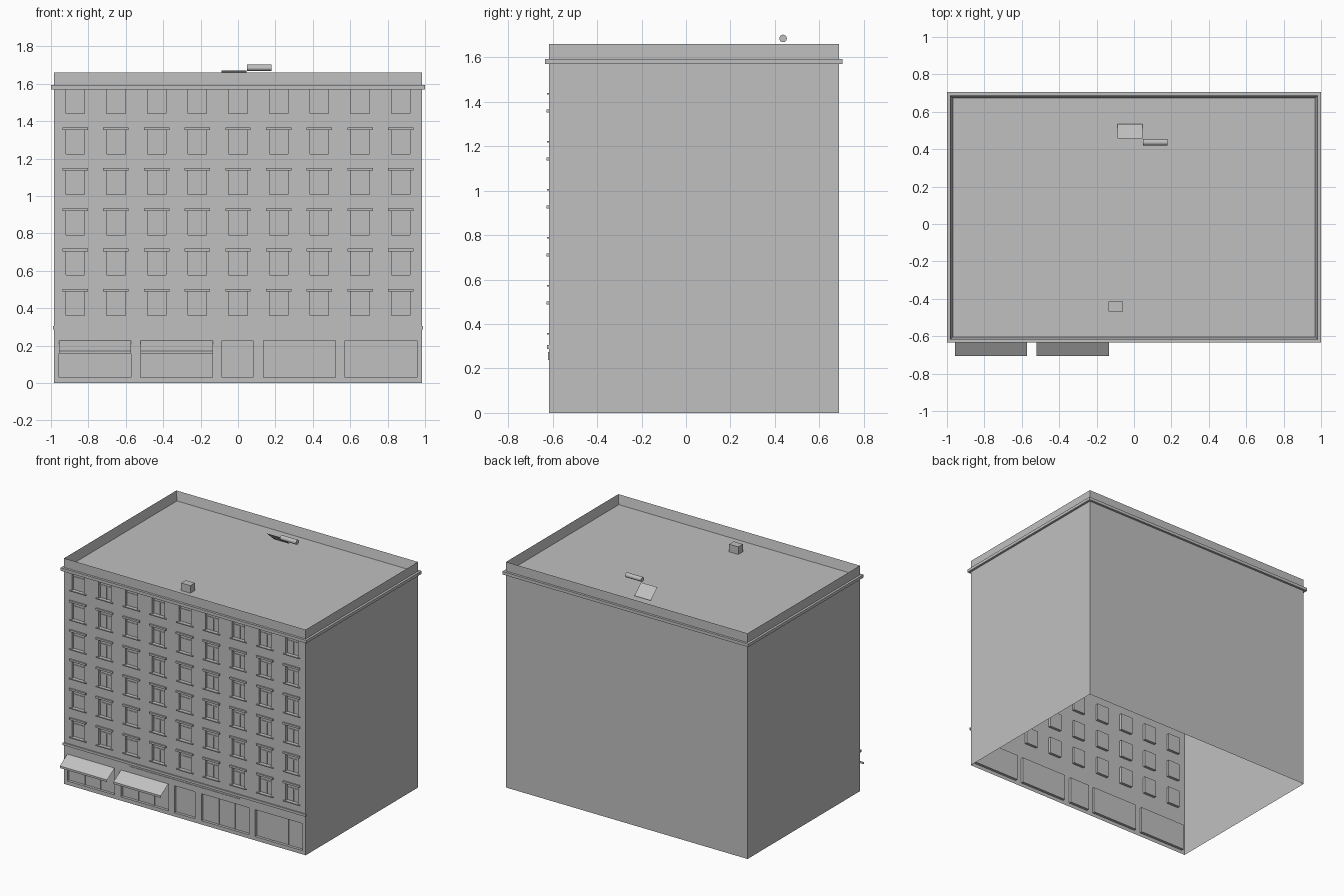
import bpy, bmesh, math
from mathutils import Vector, Matrix

cube = bpy.data.objects.get("Cube")
if cube:
    bpy.data.objects.remove(cube, do_unlink=True)

grey = bpy.data.materials.new("plain_grey")
grey.use_nodes = True
colour = (0.53, 0.53, 0.53, 1)
grey.diffuse_color = colour
grey.node_tree.nodes["Principled BSDF"].inputs["Base Color"].default_value = colour

HALF_X, FRONT, BACK = 0.983, -0.617, 0.688
TOP, ROOF = 1.66, 1.592
DEPTH = 0.02                      # window recess


def add_box(bm, x0, x1, y0, y1, z0, z1):
    size = Vector((x1 - x0, y1 - y0, z1 - z0))
    mid = Vector((x0 + x1, y0 + y1, z0 + z1)) / 2
    bmesh.ops.create_cube(bm, size=1, matrix=Matrix.Translation(mid) @ Matrix.Diagonal(size).to_4x4())


def finish(name, bm):
    mesh = bpy.data.meshes.new(name)
    bm.to_mesh(mesh)
    bm.free()
    mesh.materials.append(grey)
    obj = bpy.data.objects.new(name, mesh)
    bpy.context.collection.objects.link(obj)
    return obj


def boxes(name, items):
    bm = bmesh.new()
    for item in items:
        add_box(bm, *item)
    return finish(name, bm)


def sheet(name, x0, x1, profile):
    """Thin cloth strip: a (y, z) profile swept along x."""
    bm = bmesh.new()
    rows = [[bm.verts.new((x, y, z)) for x in (x0, x1)] for y, z in profile]
    for a, b in zip(rows, rows[1:]):
        bm.faces.new((a[0], b[0], b[1], a[1]))
    bmesh.ops.recalc_face_normals(bm, faces=bm.faces[:])
    if bm.faces[:][0].normal.z < 0:
        bmesh.ops.reverse_faces(bm, faces=bm.faces[:])
    return finish(name, bm)


# Opening layout
columns = [0.2175 * (i - 4) for i in range(9)]
sills = [0.36 + 0.216 * i for i in range(6)]
WIN_W, WIN_H = 0.05, 0.128
windows = [(x - WIN_W, x + WIN_W, z, z + WIN_H) for z in sills for x in columns]
shops = [(x0, x1, 0.028, 0.226) for x0, x1 in
         ((-0.957, -0.572), (-0.52, -0.135), (-0.085, 0.08), (0.135, 0.52), (0.572, 0.957))]

# Main block with sunken roof and parapet
bm = bmesh.new()
add_box(bm, -HALF_X, HALF_X, FRONT, BACK, 0, TOP)
top = max(bm.faces, key=lambda f: f.calc_center_median().z)
bmesh.ops.inset_region(bm, faces=[top], thickness=0.02)
bmesh.ops.translate(bm, verts=top.verts[:], vec=(0, 0, ROOF - TOP))
building = finish("building_walls", bm)

# Recess the windows and shopfronts, then open the underside
cutter = boxes("opening_cutter", [(x0, x1, FRONT - 0.05, FRONT + DEPTH, z0, z1)
                                  for x0, x1, z0, z1 in windows + shops])
cutter.hide_render = True
mod = building.modifiers.new("openings", 'BOOLEAN')
mod.operation, mod.solver, mod.object = 'DIFFERENCE', 'EXACT', cutter
bpy.context.view_layer.update()
cut = bpy.data.meshes.new_from_object(building.evaluated_get(bpy.context.evaluated_depsgraph_get()))
building.modifiers.clear()
building.data = cut
bpy.data.objects.remove(cutter, do_unlink=True)
bm = bmesh.new()
bm.from_mesh(cut)
floor = [f for f in bm.faces if all(v.co.z < 0.001 for v in f.verts)]
bmesh.ops.delete(bm, geom=floor, context='FACES')
bm.to_mesh(cut)
bm.free()

# Glazing bars
pane = FRONT + DEPTH
bars = []
for x0, x1, z0, z1 in windows:
    mid, rail = (x0 + x1) / 2, z0 + 0.09
    bars.append((mid - 0.004, mid + 0.004, pane - 0.004, pane, z0, rail))
    bars.append((x0, x1, pane - 0.004, pane, rail, rail + 0.007))
for x0, x1, z0, z1 in shops:
    count = 3 if x1 - x0 > 0.2 else 1
    for i in range(1, count):
        x = x0 + (x1 - x0) * i / count
        bars.append((x - 0.004, x + 0.004, pane - 0.004, pane, z0, z1))
boxes("glazing_bars", bars)

# Sills on every row, lintels on all but the top row
boxes("window_sills", [(x0 - 0.018, x1 + 0.018, FRONT - 0.008, FRONT, z0 - 0.007, z0)
                       for x0, x1, z0, z1 in windows])
boxes("window_lintels", [(x0 - 0.018, x1 + 0.018, FRONT - 0.01, FRONT, z1, z1 + 0.014)
                         for x0, x1, z0, z1 in windows if z1 < 1.5])

# Mouldings on the facade
boxes("floor_band", [(-HALF_X - 0.006, HALF_X + 0.006, FRONT - 0.008, FRONT, 0.287, 0.305)])
boxes("sign_plate", [(-0.45, 0.45, FRONT - 0.004, FRONT, 0.237, 0.273)])

# Cornice ring around all four sides
OUT = 0.017
boxes("cornice", [
    (-1, 1, FRONT - OUT, FRONT, 1.57, 1.592),
    (-1, 1, BACK, BACK + OUT, 1.57, 1.592),
    (-1, -HALF_X, FRONT, BACK, 1.57, 1.592),
    (HALF_X, 1, FRONT, BACK, 1.57, 1.592)])

# Awnings over the two left-hand shopfronts
for i, (x0, x1, z0, z1) in enumerate(shops[:2]):
    sheet(f"awning_{i + 1}", x0, x1, [(FRONT, z1), (-0.705, 0.172), (-0.705, 0.157)])

# Rooftop chimney, roller and loose cloth
boxes("roof_chimney", [(-0.135, -0.06, -0.468, -0.415, ROOF, 1.648)])
sheet("roof_cloth", -0.087, 0.045, [(0.535, 1.603), (0.458, 1.672)])
bm = bmesh.new()
bmesh.ops.create_cone(bm, cap_ends=True, segments=16, radius1=0.017, radius2=0.017, depth=0.13,
                      matrix=Matrix.Translation((0.113, 0.437, 1.685)) @ Matrix.Rotation(math.pi / 2, 4, 'Y'))
finish("roof_roller", bm)
